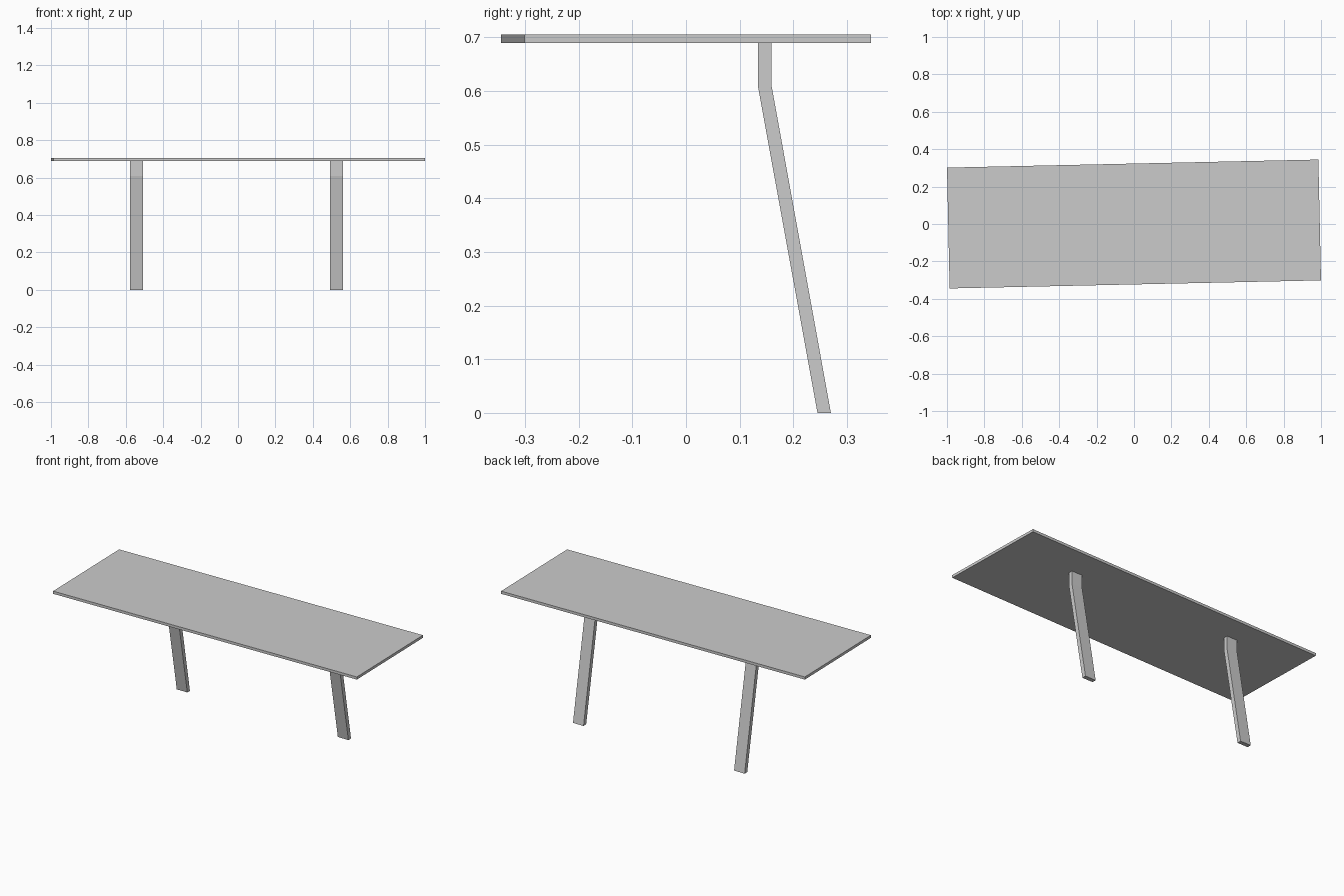
import bpy, bmesh
from mathutils import Matrix

if "Cube" in bpy.data.objects:
    bpy.data.objects.remove(bpy.data.objects["Cube"])


def finish(bm, name):
    bmesh.ops.recalc_face_normals(bm, faces=bm.faces)
    mesh = bpy.data.meshes.new(name)
    bm.to_mesh(mesh)
    bm.free()
    obj = bpy.data.objects.new(name, mesh)
    bpy.context.collection.objects.link(obj)
    return obj


# Thin table top, turned slightly about the vertical axis
Z_UNDER, Z_TOP = 0.689, 0.705
bm = bmesh.new()
bmesh.ops.create_cube(bm, size=1)
bmesh.ops.scale(bm, vec=(1.986, 0.646, Z_TOP - Z_UNDER), verts=bm.verts)
top = finish(bm, "table_top")
top.matrix_world = (Matrix.Translation((0, 0, (Z_UNDER + Z_TOP) / 2))
                    @ Matrix.Rotation(0.0217, 4, 'Z'))

# Bent leg: side profile (y, z) extruded along x
PROFILE = [(0.134, Z_UNDER), (0.159, Z_UNDER), (0.159, 0.612),
           (0.270, 0), (0.245, 0), (0.134, 0.609)]


def leg(name, x0, x1):
    bm = bmesh.new()
    face = bm.faces.new([bm.verts.new((x0, y, z)) for y, z in PROFILE])
    ext = bmesh.ops.extrude_face_region(bm, geom=[face], use_keep_orig=True)
    moved = [g for g in ext["geom"] if isinstance(g, bmesh.types.BMVert)]
    bmesh.ops.translate(bm, vec=(x1 - x0, 0, 0), verts=moved)
    return finish(bm, name)


leg("left_leg", -0.578, -0.508)
leg("right_leg", 0.491, 0.561)
